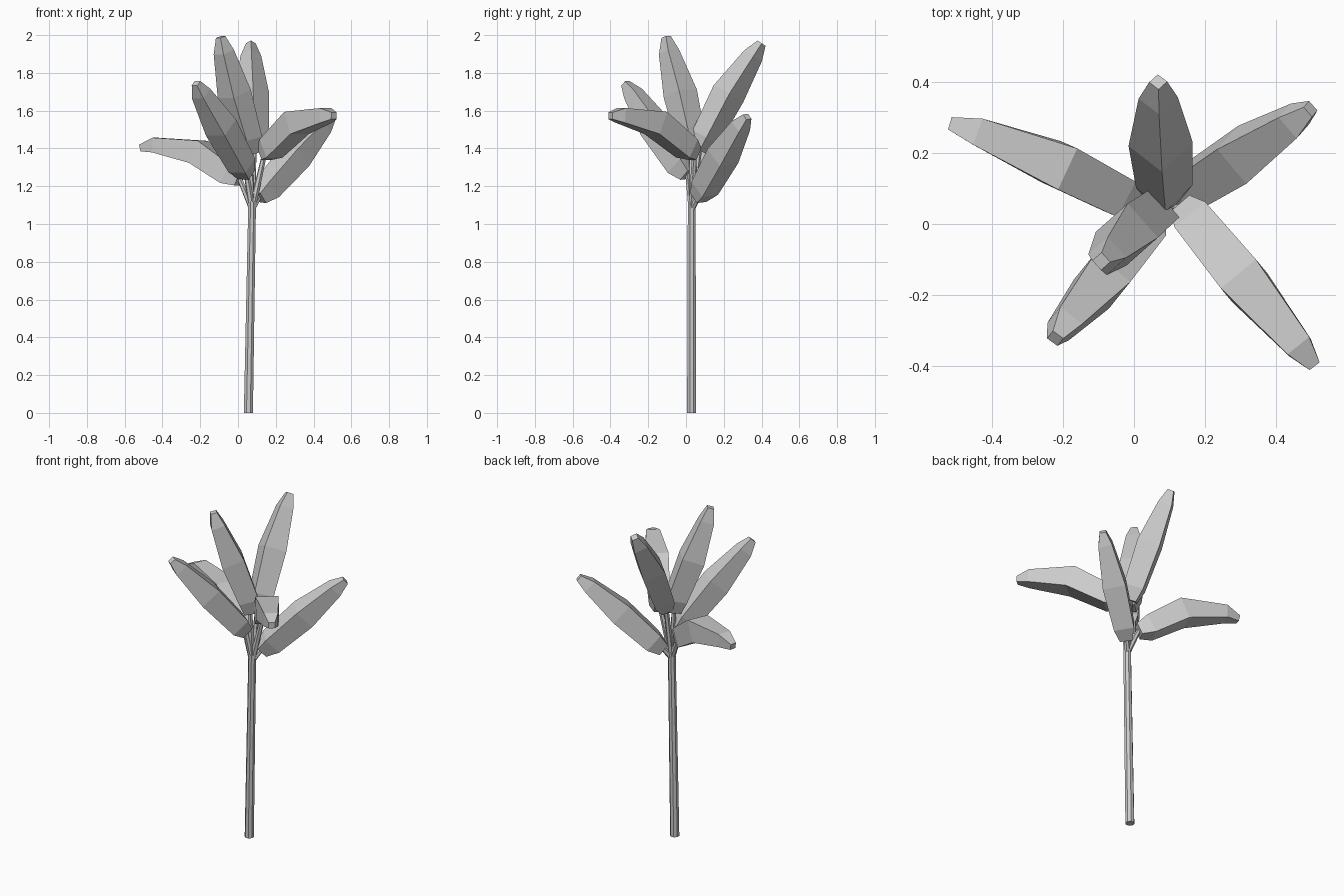
import bpy, bmesh, math
from mathutils import Vector

if "Cube" in bpy.data.objects:
    bpy.data.objects.remove(bpy.data.objects["Cube"])

# Side length of the square section at: base, shoulder, middle, near tip, tip
WIDTHS = (0.07, 0.112, 0.128, 0.078, 0.036)


def sweep(name, points, radii, sides, roll=0.0):
    """Flat-faced tube through points; ring frames keep a level sideways axis."""
    pts = [Vector(p) for p in points]
    span = pts[-1] - pts[0]
    side = Vector((-span.y, span.x, 0))
    side = side.normalized() if side.length > 1e-4 else Vector((1, 0, 0))
    bm = bmesh.new()
    rings = []
    for i, p in enumerate(pts):
        t = Vector()
        if i > 0:
            t += (p - pts[i - 1]).normalized()
        if i < len(pts) - 1:
            t += (pts[i + 1] - p).normalized() * 0.6
        t.normalize()
        s = (side - t * side.dot(t)).normalized()
        up = t.cross(s)
        ring = []
        for k in range(sides):
            a = roll + math.tau * (k + 0.5) / sides
            ring.append(bm.verts.new(p + (s * math.cos(a) + up * math.sin(a)) * radii[i]))
        rings.append(ring)
    for a, b in zip(rings, rings[1:]):
        for k in range(sides):
            n = (k + 1) % sides
            bm.faces.new((a[k], a[n], b[n], b[k]))
    bm.faces.new(rings[0])
    bm.faces.new(rings[-1])
    bmesh.ops.recalc_face_normals(bm, faces=bm.faces)
    me = bpy.data.meshes.new(name)
    bm.to_mesh(me)
    bm.free()
    ob = bpy.data.objects.new(name, me)
    bpy.context.collection.objects.link(ob)
    return ob


# Leaves: centre line points and roll in degrees
leaves = {
    "leaf_top": ([(0.06, 0.03, 1.37), (0.05, 0.025, 1.45), (-0.02, -0.03, 1.69),
                  (-0.075, -0.09, 1.91), (-0.092, -0.105, 1.99)], 0),
    "leaf_back": ([(0.085, 0.07, 1.39), (0.085, 0.105, 1.46), (0.075, 0.225, 1.69),
                   (0.068, 0.355, 1.89), (0.068, 0.4, 1.957)], 45),
    "leaf_front_left": ([(0.045, 0.01, 1.26), (0.02, -0.03, 1.31), (-0.09, -0.16, 1.51),
                         (-0.195, -0.28, 1.69), (-0.222, -0.322, 1.745)], 0),
    "leaf_left": ([(0.01, 0.05, 1.235), (-0.045, 0.08, 1.265), (-0.21, 0.165, 1.382),
                   (-0.44, 0.26, 1.418), (-0.515, 0.282, 1.402)], 0),
    "leaf_front_right": ([(0.14, 0.045, 1.37), (0.175, 0.005, 1.4), (0.31, -0.16, 1.535),
                          (0.465, -0.345, 1.575), (0.508, -0.4, 1.573)], 0),
    "leaf_back_right": ([(0.11, 0.065, 1.14), (0.155, 0.1, 1.19), (0.305, 0.195, 1.36),
                         (0.45, 0.29, 1.52), (0.497, 0.324, 1.568)], 10),
}
fork = (0.075, 0.03, 1.08)
for name, (path, roll) in leaves.items():
    sweep(name, path, [w / math.sqrt(2) for w in WIDTHS], 4, math.radians(roll))
    # Thin stalk from the trunk into the leaf
    sweep(name.replace("leaf", "stalk"), [fork, path[0], path[1]], [0.018, 0.014, 0.012], 6)

# Trunk
sweep("trunk", [(0.055, 0.03, 0), (0.075, 0.03, 1.12)], [0.026, 0.022], 8)
for v in bpy.data.objects["trunk"].data.vertices:
    v.co.z = 0.0 if v.co.z < 0.5 else v.co.z
